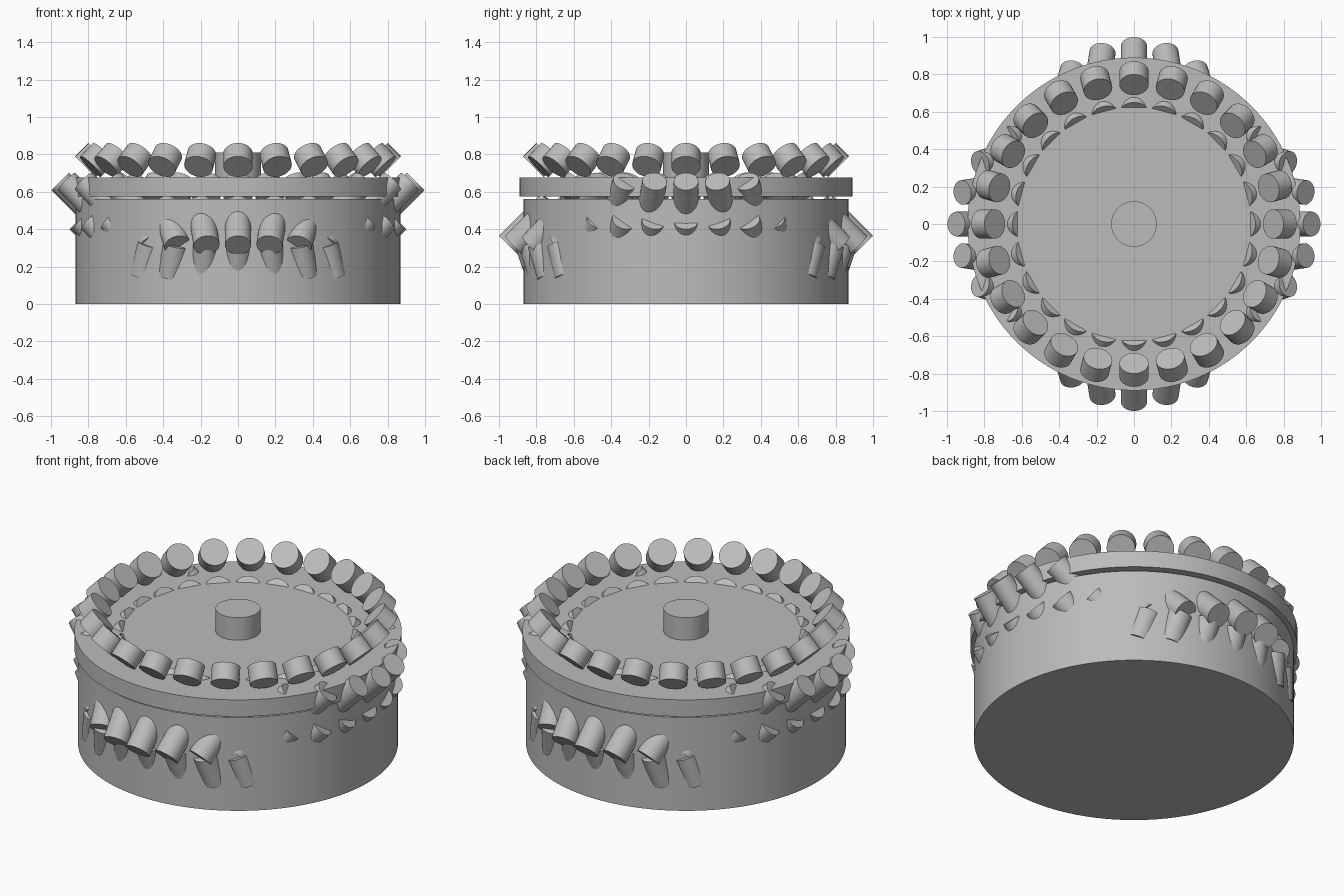
import bpy, bmesh
from math import radians, sin, cos, asin, sqrt, tau
from mathutils import Vector, Matrix

cube = bpy.data.objects.get("Cube")
if cube:
    bpy.data.objects.remove(cube, do_unlink=True)

grey = bpy.data.materials.new("plain grey")
grey.use_nodes = True
colour = (0.5, 0.5, 0.5, 1)
grey.diffuse_color = colour
grey.node_tree.nodes["Principled BSDF"].inputs["Base Color"].default_value = colour


def add_cylinder(bm, end, axis, radius, length, sides=32):
    """Cylinder whose outer cap is centred on end, with axis pointing out of it."""
    axis = axis.normalized()
    turn = axis.to_track_quat('Z', 'Y').to_matrix().to_4x4()
    place = Matrix.Translation(end - axis * length / 2) @ turn
    bmesh.ops.create_cone(bm, cap_ends=True, segments=sides, radius1=radius,
                          radius2=radius, depth=length, matrix=place)


def finish(name, bm):
    mesh = bpy.data.meshes.new(name)
    bm.to_mesh(mesh)
    bm.free()
    mesh.materials.append(grey)
    obj = bpy.data.objects.new(name, mesh)
    bpy.context.collection.objects.link(obj)
    bpy.ops.object.select_all(action='DESELECT')
    obj.select_set(True)
    bpy.context.view_layer.objects.active = obj
    bpy.ops.object.shade_smooth_by_angle(angle=radians(30))


def disc(name, radius, bottom, top, sides=96):
    bm = bmesh.new()
    add_cylinder(bm, Vector((0, 0, top)), Vector((0, 0, 1)), radius, top - bottom, sides)
    finish(name, bm)


def peg_ring(name, radius, z):
    """Full circle of short pegs leaning in toward the middle."""
    bm = bmesh.new()
    for i in range(24):
        a = tau * i / 24
        out = Vector((cos(a), sin(a), 0))
        axis = Vector((0, 0, 1)) - out
        centre = out * radius + Vector((0, 0, z))
        add_cylinder(bm, centre + axis.normalized() * 0.05, axis, 0.078, 0.1)
    finish(name, bm)


def peg_arc(name, facing, place, z, tilt, yaw, radius, length):
    """Arc of slanted pegs on one side of the drum."""
    bm = bmesh.new()
    spin = Matrix.Rotation(radians(facing), 3, 'Z')
    for k in range(-3, 4):
        a = radians(15 * k)
        out, side = place(k, a)
        t = radians(tilt)
        axis = Vector((cos(yaw * a) * cos(t), sin(yaw * a) * cos(t), sin(t)))
        add_cylinder(bm, spin @ Vector((out, side, z)), spin @ axis, radius, length)
    finish(name, bm)


def oval(k, a):
    return 0.95 * cos(a), 0.65 * sin(a)


def hugging(radius, drop):
    """Positions that follow the drum wall, sinking in at the arc ends."""
    def place(k, a):
        side = 0.66 * sin(a)
        r = radius - (drop if abs(k) == 3 else 0)
        return sqrt(r * r - side * side), side
    return place


# Box body, lid and knob
disc("drum", 0.87, 0, 0.56)
disc("lid", 0.89, 0.575, 0.675)
disc("knob", 0.122, 0.65, 0.81, 48)

# Lid trim: an outer ring and a mostly sunken inner ring
peg_ring("lid_outer_pegs", 0.78, 0.77)
peg_ring("lid_inner_pegs", 0.63, 0.612)

# Front and back trim slants down; left and right trim slants up
for label, facing in (("front", -90), ("back", 90)):
    peg_arc(label + "_upper_pegs", facing, oval, 0.315, -45, -0.6, 0.07, 0.3)
    peg_arc(label + "_lower_pegs", facing, hugging(0.845, 0.025), 0.32, 71, -1, 0.07, 0.18)
for label, facing in (("left", 0), ("right", 180)):
    peg_arc(label + "_upper_pegs", facing, oval, 0.655, 45, -0.6, 0.066, 0.34)
    peg_arc(label + "_lower_pegs", facing, hugging(0.855, 0.03), 0.446, 45, -0.6, 0.066, 0.2)
